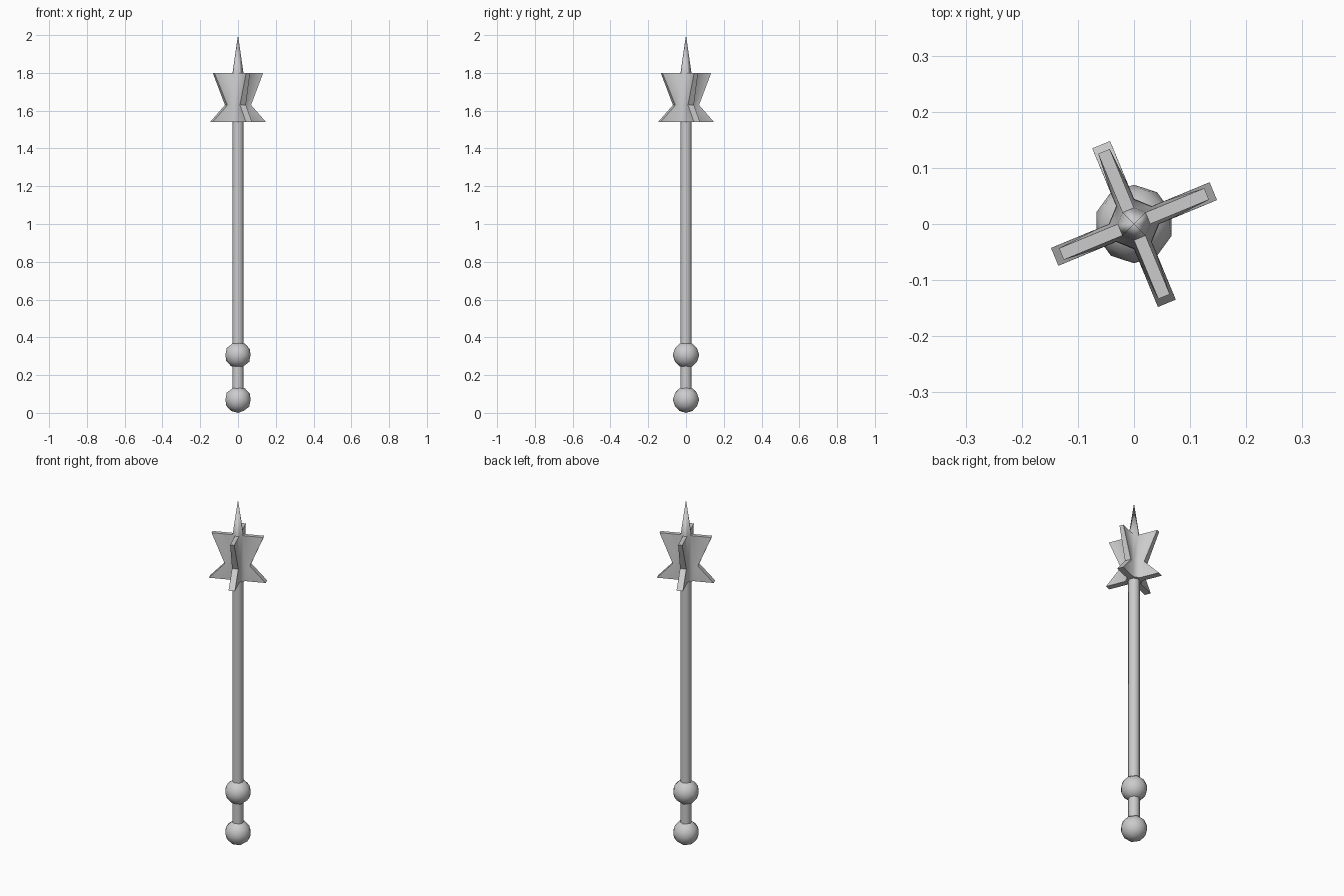
import bpy, bmesh, math

if "Cube" in bpy.data.objects:
    bpy.data.objects.remove(bpy.data.objects["Cube"])

SIDES = 8


def smooth(obj, angle):
    bpy.ops.object.select_all(action='DESELECT')
    obj.select_set(True)
    bpy.context.view_layer.objects.active = obj
    bpy.ops.object.shade_smooth_by_angle(angle=math.radians(angle))


# Octagonal shaft, running from inside the pommel to the head
z0, z1 = 0.07, 1.545
bpy.ops.mesh.primitive_cylinder_add(vertices=SIDES, radius=0.03, depth=z1 - z0,
                                    location=(0, 0, (z0 + z1) / 2))
shaft = bpy.context.object
shaft.name = "shaft"
smooth(shaft, 50)

# Round knobs: pommel and hand guard
for name, z in (("pommel", 0.07), ("guard_knob", 0.307)):
    bpy.ops.mesh.primitive_ico_sphere_add(subdivisions=2, radius=0.07, location=(0, 0, z))
    knob = bpy.context.object
    knob.name = name
    smooth(knob, 60)

# Head: octagonal core, with every second face drawn out into a flanged blade
# levels: height, core radius, blade reach
levels = [(1.54, 0.045, 0.153), (1.63, 0.044, 0.068), (1.80, 0.029, 0.14)]
bm = bmesh.new()
angles = [math.tau * k / SIDES for k in range(SIDES)]
rings = [[bm.verts.new((r * math.cos(a), r * math.sin(a), z)) for a in angles]
         for z, r, _ in levels]
tip = bm.verts.new((0, 0, 2.0))
bm.faces.new(rings[0][::-1])

for k in range(SIDES):
    n = (k + 1) % SIDES
    bm.faces.new((rings[-1][k], rings[-1][n], tip))      # spike
    left = [ring[k] for ring in rings]
    right = [ring[n] for ring in rings]
    if k % 2:
        for i in range(2):                               # plain core side
            bm.faces.new((left[i], right[i], right[i + 1], left[i + 1]))
        continue
    # blade: push the face outwards, a different distance at each level
    mid = angles[k] + math.pi / SIDES
    out_l, out_r = [], []
    for i, (z, r, reach) in enumerate(levels):
        push = reach - r * math.cos(math.pi / SIDES)
        dx, dy = push * math.cos(mid), push * math.sin(mid)
        for src, dst in ((left, out_l), (right, out_r)):
            c = src[i].co
            dst.append(bm.verts.new((c.x + dx, c.y + dy, z)))
    for i in range(2):
        bm.faces.new((out_l[i], out_r[i], out_r[i + 1], out_l[i + 1]))
        bm.faces.new((left[i], out_l[i], out_l[i + 1], left[i + 1]))
        bm.faces.new((out_r[i], right[i], right[i + 1], out_r[i + 1]))
    bm.faces.new((left[2], out_l[2], out_r[2], right[2]))
    bm.faces.new((left[0], right[0], out_r[0], out_l[0]))

bmesh.ops.recalc_face_normals(bm, faces=bm.faces)
mesh = bpy.data.meshes.new("bladed_head")
bm.to_mesh(mesh)
bm.free()
head = bpy.data.objects.new("bladed_head", mesh)
bpy.context.collection.objects.link(head)
smooth(head, 50)
